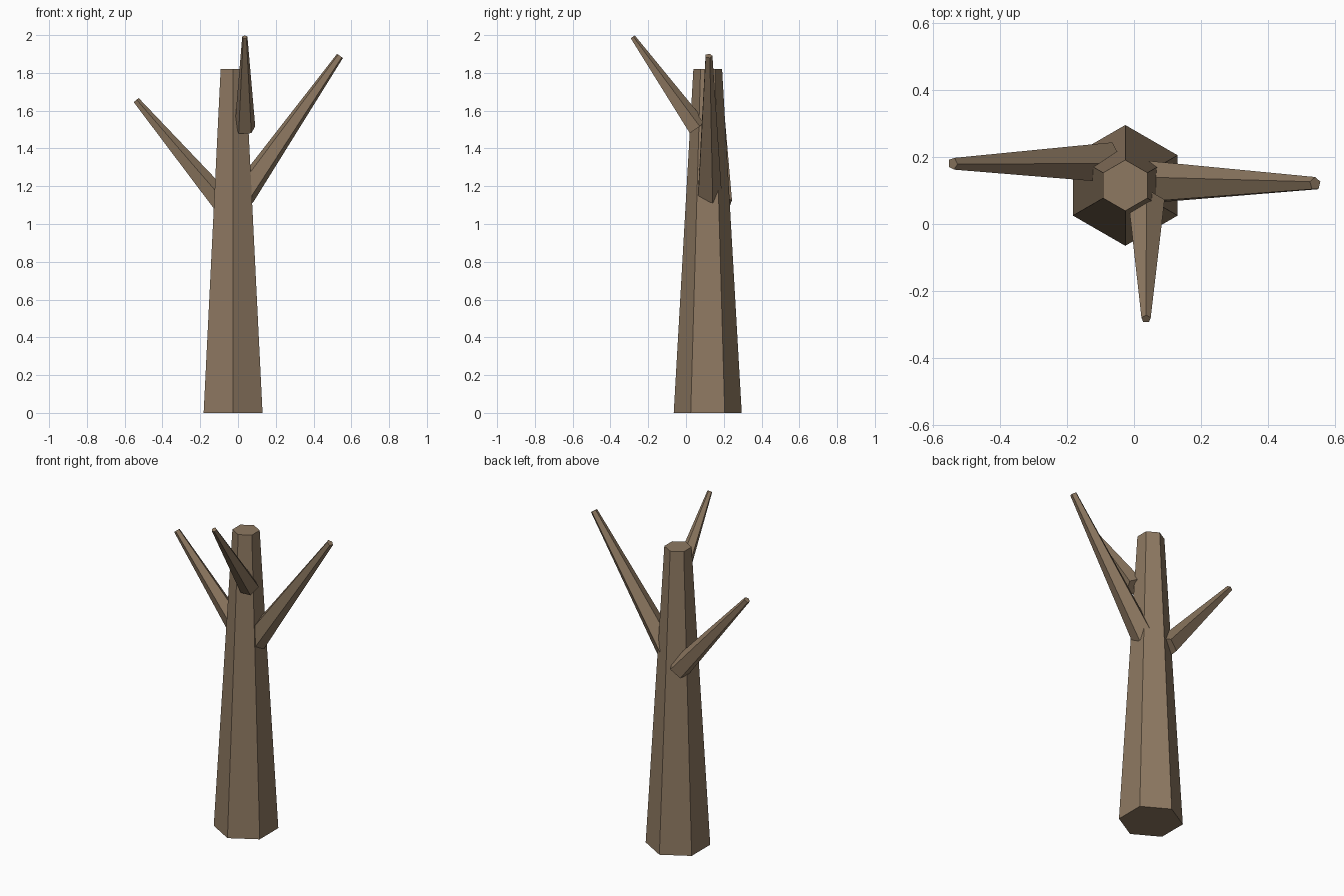
import bpy
import bmesh
from math import cos, sin, radians, tau
from mathutils import Vector

cube = bpy.data.objects.get("Cube")
if cube:
    bpy.data.objects.remove(cube, do_unlink=True)

# One bark colour for everything
bark = bpy.data.materials.new("brown_bark")
bark.use_nodes = True
colour = (0.27, 0.19, 0.12, 1)
bark.diffuse_color = colour
shader = bark.node_tree.nodes["Principled BSDF"]
shader.inputs["Base Color"].default_value = colour
shader.inputs["Roughness"].default_value = 0.9


def tapered_limb(name, base, tip, base_radius, tip_radius, sides, side_axis, turn):
    """Flat-shaded prism tapering from base to tip; turn spins its corners."""
    base, tip = Vector(base), Vector(tip)
    axis = (tip - base).normalized()
    u = Vector(side_axis)
    u = (u - axis * u.dot(axis)).normalized()
    v = axis.cross(u)
    bm = bmesh.new()
    rings = []
    for centre, radius in ((base, base_radius), (tip, tip_radius)):
        angles = [radians(turn) + tau * i / sides for i in range(sides)]
        rings.append([bm.verts.new(centre + radius * (u * cos(a) + v * sin(a)))
                      for a in angles])
    low, high = rings
    for i in range(sides):
        j = (i + 1) % sides
        bm.faces.new((low[i], low[j], high[j], high[i]))
    bm.faces.new(low[::-1])
    bm.faces.new(high)
    bmesh.ops.recalc_face_normals(bm, faces=bm.faces)
    mesh = bpy.data.meshes.new(name)
    bm.to_mesh(mesh)
    bm.free()
    mesh.materials.append(bark)
    bpy.context.collection.objects.link(bpy.data.objects.new(name, mesh))


# Six-sided trunk
tapered_limb("trunk", (-0.026, 0.115, 0), (-0.026, 0.115, 1.82),
             0.18, 0.076, 6, (1, 0, 0), 30)

# Five-sided bare branches
tapered_limb("front_branch", (0.037, 0.058, 1.507), (0.036, -0.283, 1.99),
             0.057, 0.0145, 5, (1, 0, 0), 90)
tapered_limb("left_branch", (0.024, 0.12, 1.15), (0.54, 0.12, 1.89),
             0.07, 0.02, 5, (0, 1, 0), 0)
# The mirrored lean flips the sense of the turn
tapered_limb("right_branch", (-0.082, 0.185, 1.11), (-0.54, 0.18, 1.655),
             0.063, 0.0185, 5, (0, 1, 0), -22)
